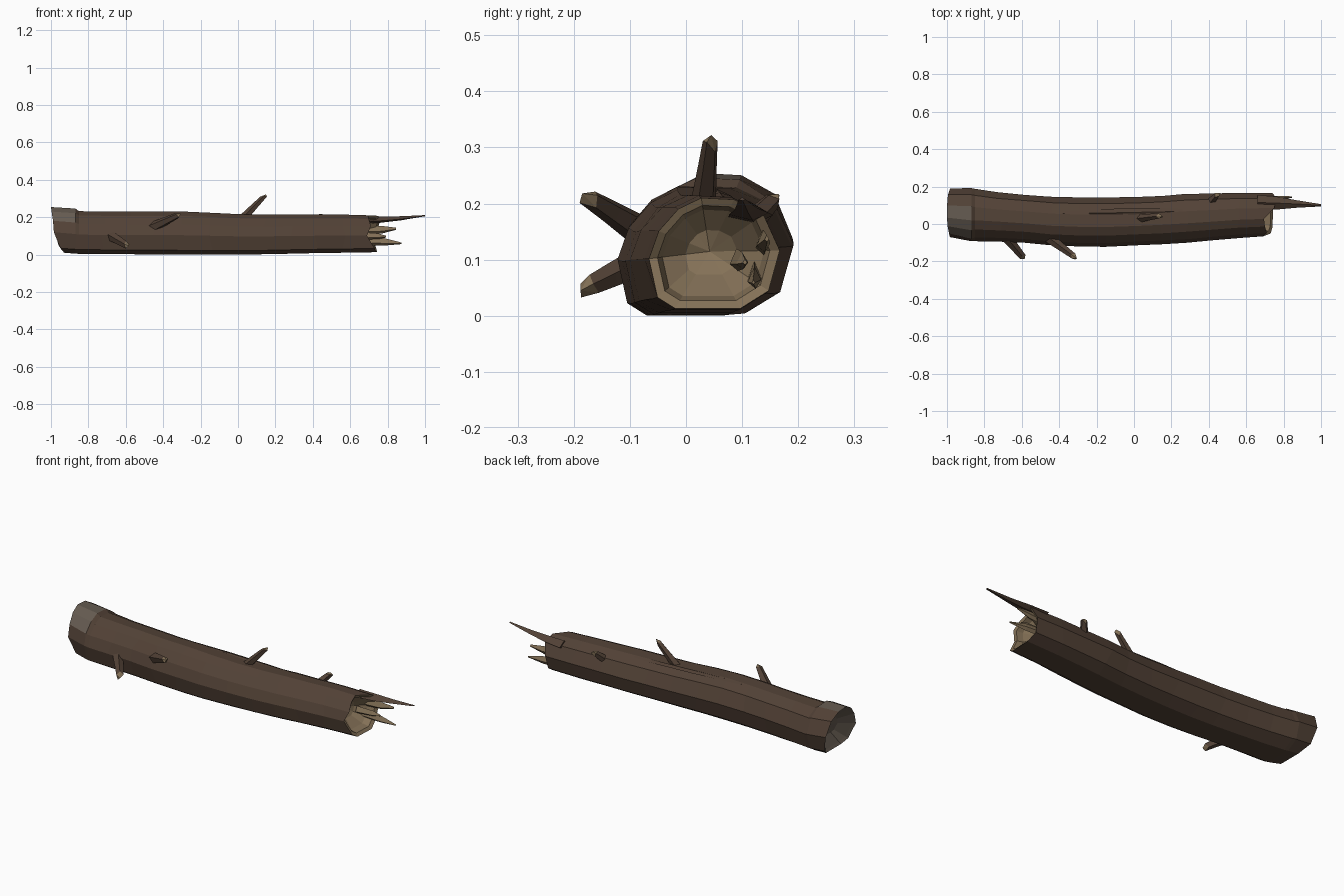
import bpy, bmesh, random
from mathutils import Vector

if "Cube" in bpy.data.objects:
    bpy.data.objects.remove(bpy.data.objects["Cube"])

random.seed(4)


def material(name, r, g, b):
    m = bpy.data.materials.new(name)
    m.diffuse_color = (r, g, b, 1)
    m.use_nodes = True
    m.node_tree.nodes["Principled BSDF"].inputs["Base Color"].default_value = m.diffuse_color
    return m


BARK = material("bark", 0.085, 0.054, 0.037)
WOOD = material("bare_wood", 0.23, 0.165, 0.095)
GREY = material("weathered_wood", 0.13, 0.105, 0.082)


def finish(bm, name):
    bmesh.ops.recalc_face_normals(bm, faces=bm.faces)
    me = bpy.data.meshes.new(name)
    bm.to_mesh(me)
    bm.free()
    for m in (BARK, WOOD, GREY):
        me.materials.append(m)
    ob = bpy.data.objects.new(name, me)
    bpy.context.collection.objects.link(ob)
    return ob


def bridge(bm, a, b, mat):
    n = len(a)
    return [make(bm, (a[i], a[(i + 1) % n], b[(i + 1) % n], b[i]), mat) for i in range(n)]


def make(bm, verts, mat):
    f = bm.faces.new(verts)
    f.material_index = mat
    return f


def recess(bm, ring, steps, mats):
    """Hollow an end: each step is (scale, x shift) of the rim; closes in a fan."""
    c = sum((v.co for v in ring), Vector()) / len(ring)
    prev = ring
    rim = [v.co.copy() for v in ring]
    for (s, dx), mat in zip(steps, mats):
        if s == 0:
            tip = bm.verts.new(c + Vector((dx, 0, 0)))
            for i in range(len(prev)):
                make(bm, (prev[i], prev[(i + 1) % len(prev)], tip), mat)
        else:
            new = [bm.verts.new(c + (p - c) * s + Vector((dx, 0, 0))) for p in rim]
            bridge(bm, prev, new, mat)
            prev = new


# Trunk: flat-bottomed eleven-sided section swept along a gentle bow
SECTION = [(-.6, -1), (.4, -1), (.83, -.68), (1, .05), (.75, .7), (.3, .97),
           (-.2, 1), (-.55, .8), (-.85, .4), (-1, -.1), (-.87, -.8)]
# x, y min, y max, z min, z max
ROWS = [(-.97, -.07, .19, .01, .254), (-.87, -.092, .192, .005, .238),
        (-.85, -.092, .188, .004, .232), (-.72, -.094, .17, .003, .23),
        (-.58, -.1, .156, .002, .23), (-.44, -.113, .146, .001, .23),
        (-.3, -.12, .142, 0, .23), (-.15, -.122, .142, 0, .224),
        (0, -.114, .144, 0, .216), (.15, -.108, .15, .002, .214),
        (.28, -.1, .16, .005, .215), (.42, -.088, .163, .008, .214),
        (.57, -.074, .167, .01, .214), (.72, -.066, .167, .013, .21)]
RAGGED = [.74, .745, .735, .74, .76, .75, .695, .70, .71, .69, .73]

bm = bmesh.new()
rings = []
for k, (x, y0, y1, z0, z1) in enumerate(ROWS):
    ring = []
    for i, (u, v) in enumerate(SECTION):
        px = x
        if k == 0:
            px = -.982 - .035 * v if v < 0 else -.982 - .018 * v
            if v < 0:
                px = -.985 + .055 * v * v
        elif k == len(ROWS) - 1:
            px = RAGGED[i]
        elif k > 2:
            px += random.uniform(-.015, .015)
        s = 1.0
        if k == 1 and i in (5, 6, 7, 8):
            s = 1.07
        ring.append(bm.verts.new((px, (y0 + y1) / 2 + u * s * (y1 - y0) / 2,
                                  (z0 + z1) / 2 + v * s * (z1 - z0) / 2)))
    rings.append(ring)
for k in range(len(rings) - 1):
    faces = bridge(bm, rings[k], rings[k + 1], 0)
    if k == 0:
        for i in (5, 6, 7):
            faces[i].material_index = 2
# Left end: shallow weathered bowl; right end: pale rim around a rotten hollow
recess(bm, rings[0], [(.9, .012), (.45, .06), (0, .075)], [2, 2, 2])
recess(bm, rings[-1], [(.86, -.01), (.78, -.045), (.4, -.09), (0, -.11)], [1, 1, 1, 1])
finish(bm, "log_trunk")


# Broken branch stubs: tapered five-sided pegs with a slanted pale tip
def stub(name, base, tip, r0, r1):
    base, tip = Vector(base), Vector(tip)
    d = (tip - base).normalized()
    q = d.to_track_quat('Z', 'Y')
    bm = bmesh.new()
    rings = []
    for t, r in ((0, r0), (.6, r0 * .3 + r1 * .7), (.9, r1)):
        ring = []
        for i in range(5):
            off = Vector((0, r, 0))
            off.rotate(q @ Vector((0, 0, 1)).rotation_difference(Vector((0, 0, 1))))
            from_axis = off.copy()
            from mathutils import Quaternion
            from_axis.rotate(Quaternion(d, i * 1.2566))
            slant = d * (.012 * ((i % 3) - 1)) if t > .8 else Vector()
            ring.append(bm.verts.new(base.lerp(tip, t) + from_axis + slant))
        rings.append(ring)
    make(bm, rings[0], 0)
    bridge(bm, rings[0], rings[1], 0)
    bridge(bm, rings[1], rings[2], 0)
    end = bm.verts.new(tip)
    for i in range(5):
        make(bm, (rings[2][i], rings[2][(i + 1) % 5], end), 1)
    finish(bm, name)


stub("branch_stub_front_upper", (-.48, -.055, .135), (-.305, -.185, .218), .032, .017)
stub("branch_stub_front_lower", (-.69, -.06, .107), (-.585, -.188, .045), .03, .019)
stub("branch_stub_top", (.02, .03, .185), (.15, .045, .322), .025, .014)
stub("branch_stub_back", (.40, .105, .155), (.45, .165, .217), .024, .016)


# Splinters left by the break: flat blades along x, stations (x, y, z, half width, half thickness)
def splinter(name, stations, mat):
    bm = bmesh.new()
    rings = [[bm.verts.new((x, y + a * w, z + b * h))
              for a, b in ((-1, -.4), (.2, -1), (1, -.2), (0, 1))]
             for x, y, z, w, h in stations]
    make(bm, rings[0], mat)
    make(bm, rings[-1], mat)
    for a, b in zip(rings, rings[1:]):
        bridge(bm, a, b, mat)
    finish(bm, name)


splinter("splinter_long", [(.66, .115, .183, .04, .02), (.76, .112, .187, .035, .017),
                           (.87, .107, .194, .02, .011), (1, .1, .208, .006, .003)], 0)
splinter("splinter_middle", [(.64, .135, .13, .012, .025), (.77, .138, .133, .012, .02),
                             (.845, .144, .138, .004, .006)], 1)
splinter("splinter_lower", [(.64, .122, .075, .013, .025), (.78, .122, .068, .012, .02),
                            (.875, .12, .06, .003, .004)], 1)
splinter("splinter_small", [(.66, .09, .10, .012, .02), (.75, .10, .098, .011, .015),
                            (.79, .105, .096, .004, .005)], 1)

# Raised bark strip along the top of the trunk
splinter("bark_ridge", [(-.38, .055, .222, .01, .004), (-.1, .06, .214, .022, .006),
                        (.15, .065, .207, .02, .006), (.32, .07, .205, .008, .004)], 0)
